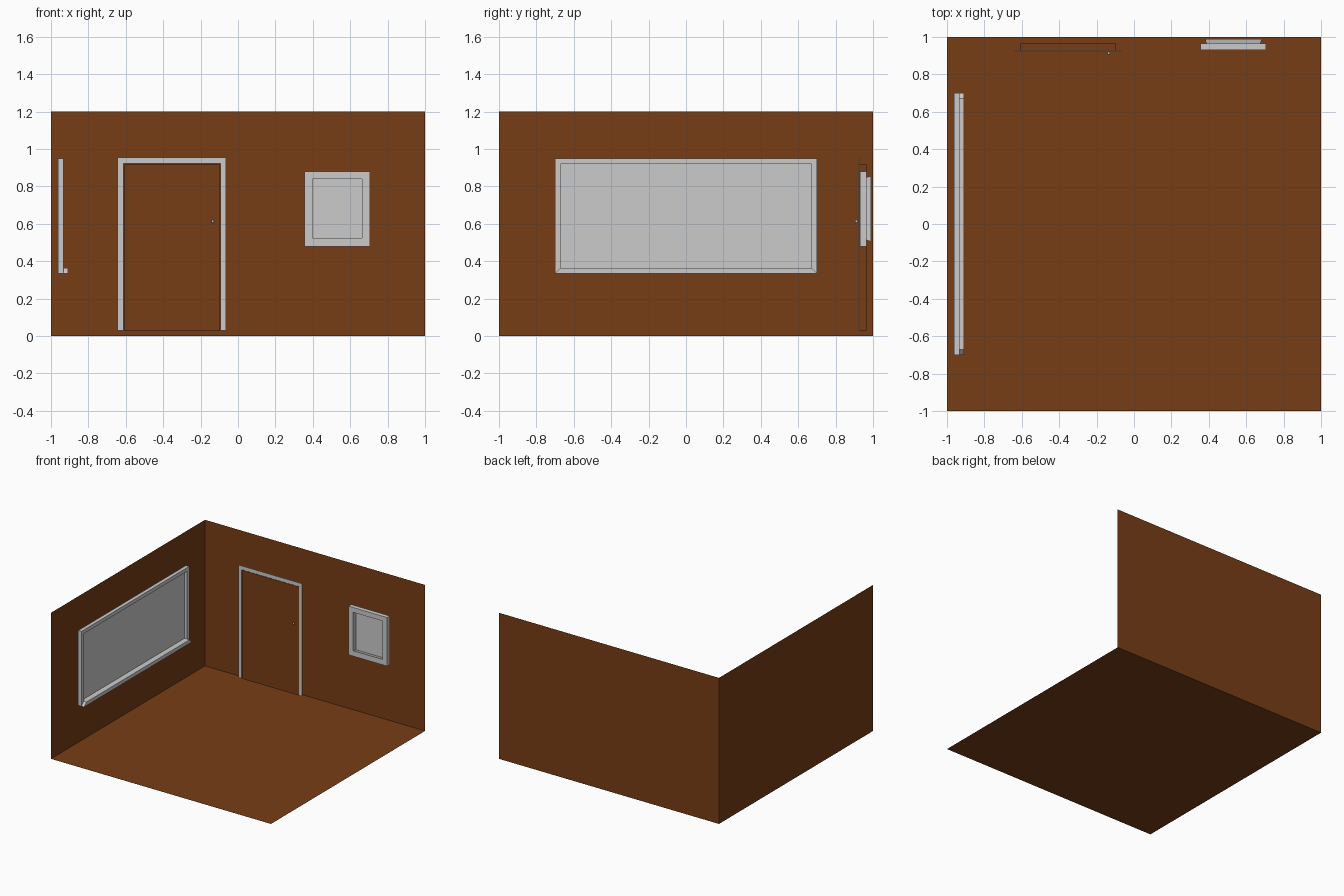
import bpy, bmesh
from mathutils import Vector

if "Cube" in bpy.data.objects:
    bpy.data.objects.remove(bpy.data.objects["Cube"])

brown = bpy.data.materials.new("brown")
brown.diffuse_color = (0.185, 0.047, 0.008, 1)
brown.use_nodes = True
brown.node_tree.nodes["Principled BSDF"].inputs["Base Color"].default_value = brown.diffuse_color


def finish(bm, name, mat=None):
    bmesh.ops.recalc_face_normals(bm, faces=bm.faces)
    me = bpy.data.meshes.new(name)
    bm.to_mesh(me)
    bm.free()
    ob = bpy.data.objects.new(name, me)
    bpy.context.collection.objects.link(ob)
    if mat:
        me.materials.append(mat)
    return ob


def box(name, lo, hi, mat=None):
    bm = bmesh.new()
    lo, hi = Vector(lo), Vector(hi)
    bmesh.ops.create_cube(bm, size=1)
    for v in bm.verts:
        v.co = (lo + hi) / 2 + v.co * (hi - lo)
    return finish(bm, name, mat)


def lofted(name, loops, to_world, cap_start=False):
    """Bridge rectangles (u0, u1, z0, z1, depth) in order and cap the last."""
    bm = bmesh.new()
    rings = []
    for u0, u1, z0, z1, d in loops:
        rings.append([bm.verts.new(to_world(u, d, z))
                      for u, z in ((u0, z0), (u1, z0), (u1, z1), (u0, z1))])
    for a, b in zip(rings, rings[1:]):
        for i in range(4):
            j = (i + 1) % 4
            bm.faces.new((a[i], a[j], b[j], b[i]))
    bm.faces.new(rings[-1])
    if cap_start:
        bm.faces.new(rings[0])
    return finish(bm, name)


# room shell: floor, left wall and back wall as a cube with three faces removed
room = box("room_shell", (-1, -1, 0), (1, 1, 1.2), brown)
bm = bmesh.new()
bm.from_mesh(room.data)
bmesh.ops.delete(bm, geom=[f for f in bm.faces if f.normal.x > .5
                           or f.normal.y < -.5 or f.normal.z > .5], context='FACES')
bmesh.ops.reverse_faces(bm, faces=bm.faces)
bm.to_mesh(room.data)
bm.free()

# board on the left wall, with recessed writing surface
lofted("wall_board", [(-.70, .70, .335, .95, -.963), (-.70, .70, .335, .95, -.933),
                      (-.67, .67, .365, .92, -.933), (-.67, .67, .365, .92, -.955)],
       lambda u, d, z: (d, u, z), cap_start=True)

# mitred tray along the lower edge of the board
bm = bmesh.new()
tray = bm.faces.new([bm.verts.new((-.933, y, z)) for y, z in
                     ((-.70, .335), (.70, .335), (.67, .365), (-.67, .365))])
ext = bmesh.ops.extrude_face_region(bm, geom=[tray])
bmesh.ops.translate(bm, vec=(.024, 0, 0),
                    verts=[v for v in ext["geom"] if isinstance(v, bmesh.types.BMVert)])
finish(bm, "board_tray")

# window: frame with a flaring recess down to the pane
lofted("window", [(.355, .705, .48, .88, .965), (.355, .705, .48, .88, .929),
                  (.397, .663, .525, .84, .929), (.38, .685, .505, .855, .99)],
       lambda u, d, z: (u, d, z))

# door leaf
box("door", (-.607, .927, .026), (-.096, .965, .918), brown)

# door frame: thin upside-down U
bm = bmesh.new()
u = [(-.643, .03), (-.613, .03), (-.613, .923), (-.093, .923),
     (-.093, .03), (-.063, .03), (-.063, .955), (-.643, .955)]
face = bm.faces.new([bm.verts.new((x, .927, z)) for x, z in u])
ext = bmesh.ops.extrude_face_region(bm, geom=[face])
bmesh.ops.translate(bm, vec=(0, -.005, 0),
                    verts=[v for v in ext["geom"] if isinstance(v, bmesh.types.BMVert)])
finish(bm, "door_frame")

# door knob
bpy.ops.mesh.primitive_uv_sphere_add(segments=16, ring_count=8, radius=.008,
                                     location=(-.135, .912, .612))
bpy.context.object.name = "door_knob"
bpy.ops.object.shade_smooth()
